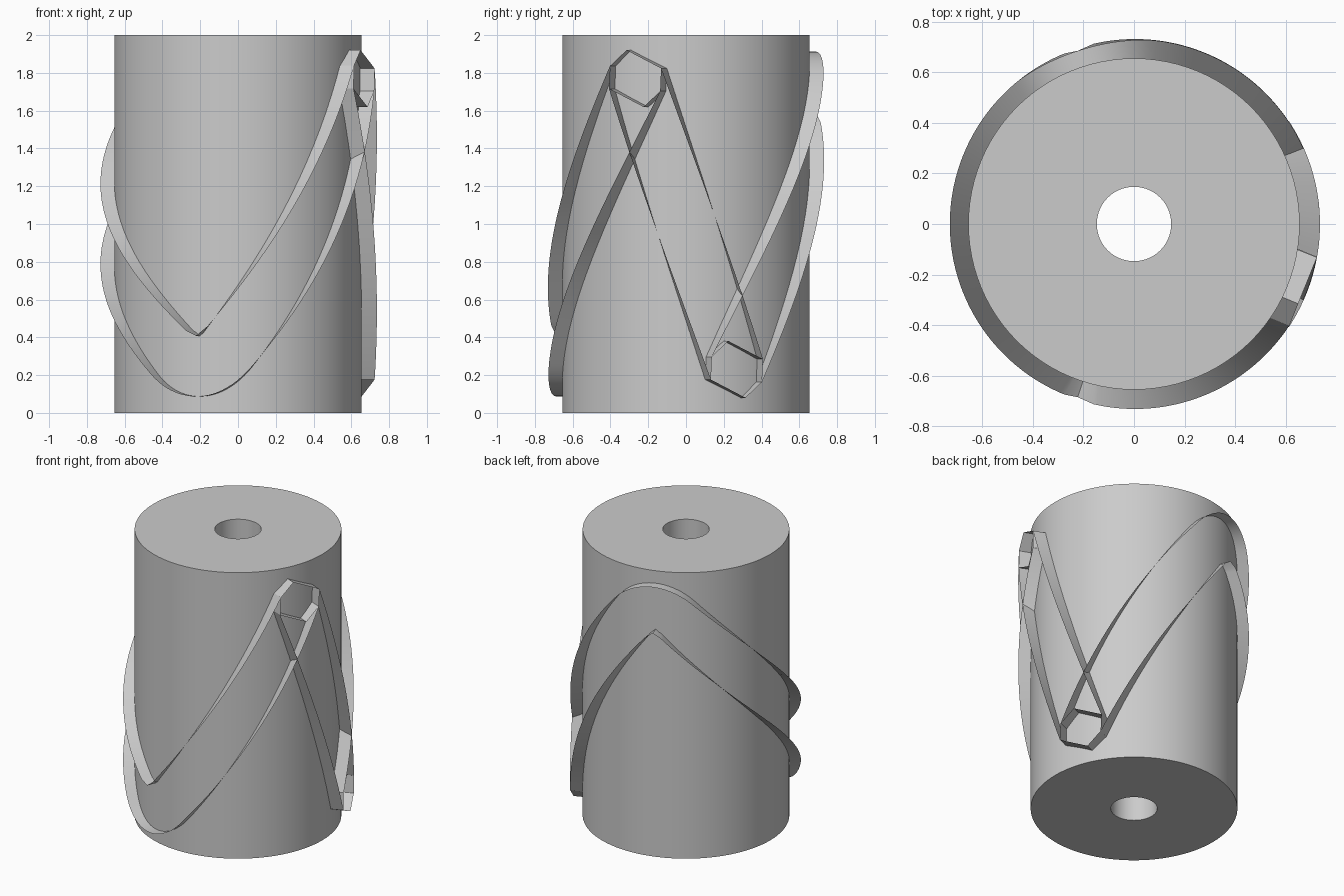
import bpy, bmesh, math
from mathutils import Vector

cube = bpy.data.objects.get("Cube")
if cube:
    bpy.data.objects.remove(cube)

grey = bpy.data.materials.new("plain_grey")
grey.use_nodes = True
grey.diffuse_color = (0.6, 0.6, 0.6, 1)
grey.node_tree.nodes["Principled BSDF"].inputs["Base Color"].default_value = (0.6, 0.6, 0.6, 1)

DRUM_R, BORE_R, HEIGHT = 0.655, 0.147, 2.0
WALL_IN, WALL_OUT = 0.625, 0.72      # wall depth along the follower pin axis
PIN_R = 0.158                        # half width of the track
ARC_R = 0.693                        # radius used to unroll the track
VALLEY, END = math.radians(-108), math.radians(-22)


def finish(name, bm, angle):
    mesh = bpy.data.meshes.new(name)
    bm.to_mesh(mesh)
    bm.free()
    mesh.materials.append(grey)
    obj = bpy.data.objects.new(name, mesh)
    bpy.context.collection.objects.link(obj)
    bpy.ops.object.select_all(action='DESELECT')
    obj.select_set(True)
    bpy.context.view_layer.objects.active = obj
    bpy.ops.object.shade_smooth_by_angle(angle=math.radians(angle))
    return obj


def drum():
    """Hollow cylinder made by spinning a rectangular profile."""
    bm, n = bmesh.new(), 96
    profile = [(BORE_R, 0), (DRUM_R, 0), (DRUM_R, HEIGHT), (BORE_R, HEIGHT)]
    rings = [[bm.verts.new((r * math.cos(2 * math.pi * i / n), r * math.sin(2 * math.pi * i / n), z))
              for r, z in profile] for i in range(n)]
    for i in range(n):
        a, b = rings[i], rings[(i + 1) % n]
        for j in range(4):
            k = (j + 1) % 4
            bm.faces.new((a[j], b[j], b[k], a[k]))
    bmesh.ops.recalc_face_normals(bm, faces=bm.faces)
    finish("drum", bm, 30)


def place(theta, u, z, depth):
    """Point in the frame of a radial pin: depth along it, u sideways."""
    radial = Vector((math.cos(theta), math.sin(theta), 0))
    side = Vector((-math.sin(theta), math.cos(theta), 0))
    return radial * depth + side * u + Vector((0, 0, z))


def wall(names, points, closed=False, flip=False, angle=40):
    """Thin upright sheet along (theta, u, z) points, plus its half-turn twin about x."""
    bm = bmesh.new()
    pairs = [[bm.verts.new(place(*p, d)) for d in (WALL_IN, WALL_OUT)] for p in points]
    n = len(pairs)
    for i in range(n if closed else n - 1):
        (a0, b0), (a1, b1) = pairs[i], pairs[(i + 1) % n]
        bm.faces.new((a0, b0, b1, a1) if flip else (a0, a1, b1, b0))
    obj = finish(names[0], bm, angle)
    twin = bpy.data.objects.new(names[1], obj.data)
    twin.rotation_euler = (math.pi, 0, 0)
    twin.location.z = HEIGHT
    bpy.context.collection.objects.link(twin)


def track(s):
    """Height and slope of the track centre at unrolled distance s from the valley."""
    sign, fillet, slope, gain = (1, 0.17, 1.2, 1.0) if s > 0 else (-1, 0.15, 0.95, 0.0)
    t = abs(s)
    if t < fillet:
        return 0.245 + slope * t * t / (2 * fillet), sign * slope * t / fillet
    e = t - fillet
    return 0.245 + slope * fillet / 2 + slope * e + gain * e * e / 2, sign * (slope + gain * e)


def offset(theta, z, slope, side):
    """Shift a track centre point to its lower (side 1) or upper (side -1) wall."""
    k = side * PIN_R / math.hypot(1, slope)
    return (theta, slope * k, z - k)


drum()

# Long track: from the half-way point round the valley to the end stop
s0, s1 = (-math.pi - VALLEY) * ARC_R, (END - VALLEY) * ARC_R
samples = [s0 + (s1 - s0) * i / 120 for i in range(121)]
lower, upper_left, upper_right = [], [], []
for s in samples:
    z, slope = track(s)
    theta = VALLEY + s / ARC_R
    lower.append(offset(theta, z, slope, 1))
    if s < -0.15:
        upper_left.append(offset(theta, z, slope, -1))
    elif s > 0.17:
        upper_right.append(offset(theta, z, slope, -1))
notch = [(VALLEY, 0, 0.408)]
wall(("front_lower_wall", "back_upper_wall"), lower)
wall(("front_upper_wall", "back_lower_wall"), upper_left + notch + upper_right, flip=True)

# Short steep track between the two end stops
top_z = track(s1)[0]
steep = -(2 * top_z - HEIGHT) / (-2 * END * ARC_R)
short = []
for i in range(25):
    f = i / 24
    short.append(offset(END * (1 - 2 * f), top_z + (HEIGHT - 2 * top_z) * f, steep, 1))
wall(("steep_lower_wall", "steep_upper_wall"), short)

# Six-sided end stops
stop = [(END, PIN_R * math.cos(math.radians(a)), top_z + PIN_R * math.sin(math.radians(a)))
        for a in (-72, -25, 20, 108, 155, 200)]
wall(("upper_end_stop", "lower_end_stop"), stop, closed=True, angle=20)
